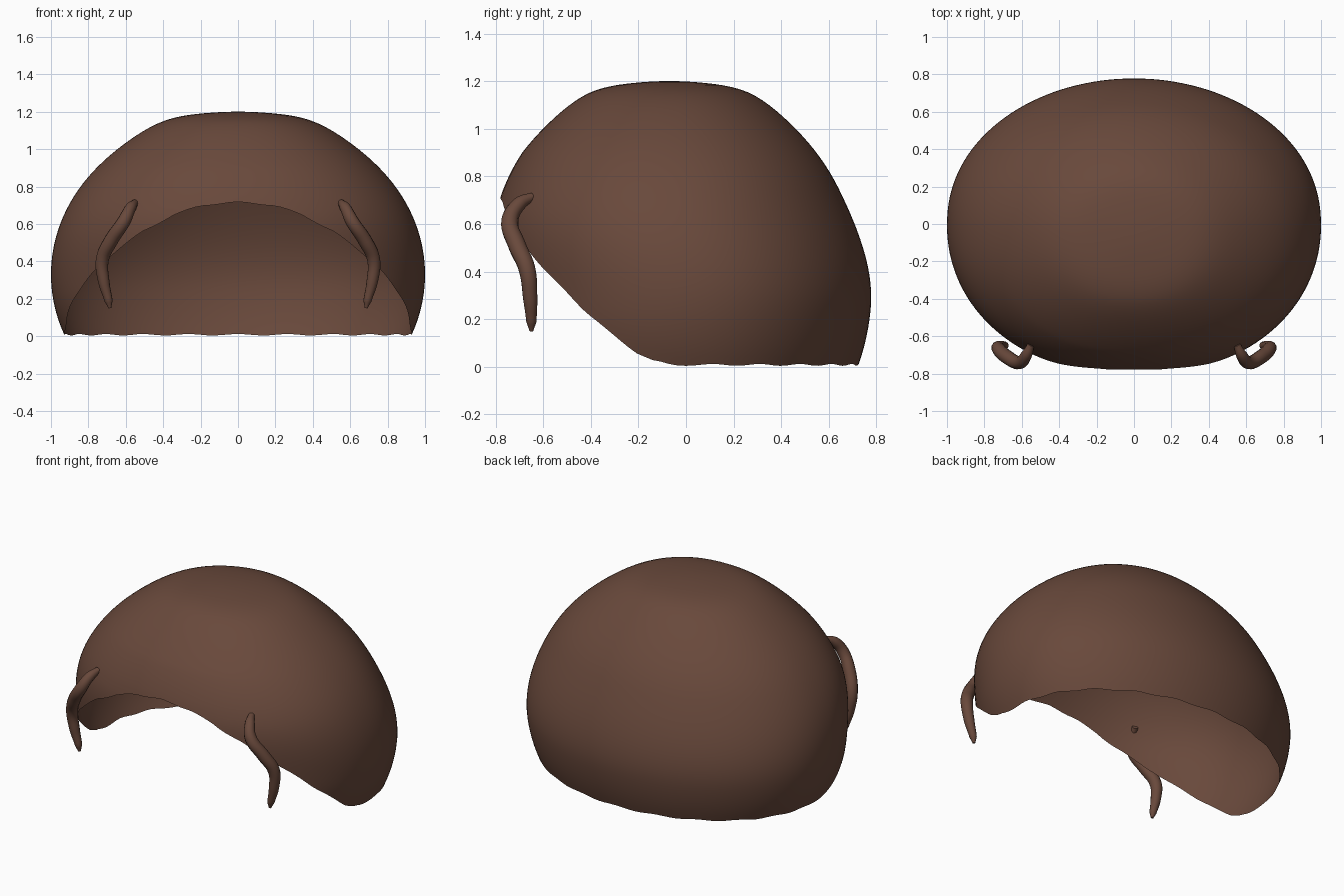
import bpy, bmesh, math
from mathutils import Vector

if "Cube" in bpy.data.objects:
    bpy.data.objects.remove(bpy.data.objects["Cube"])

brown = bpy.data.materials.new("brown hair")
brown.diffuse_color = (0.14, 0.066, 0.044, 1)
brown.use_nodes = True
brown.node_tree.nodes["Principled BSDF"].inputs["Base Color"].default_value = brown.diffuse_color


def finish(obj):
    bpy.context.collection.objects.link(obj)
    obj.data.materials.append(brown)


def interp(table, v):
    for (a, p), (b, q) in zip(table, table[1:]):
        if v <= b:
            return p + (q - p) * (v - a) / (b - a)
    return table[-1][1]


def spow(v, n):
    """Signed power used for rounded-square (superellipse) outlines."""
    return math.copysign(abs(v) ** (2 / n), v)


# Hairline height by angle away from the front (degrees)
HAIRLINE = [(0, .715), (11, .70), (20, .645), (30, .56), (40, .45), (48, .355),
            (58, .24), (66, .15), (75, .06), (80, .025), (86, .008), (180, .008)]
SEGMENTS, RINGS = 144, 44
MID_Z, HEIGHT, DEPTH = 0.33, 0.87, 0.78


def shell_point(angle, t):
    deg = abs(math.degrees(angle))
    edge = interp(HAIRLINE, deg) + 0.004 * math.cos(angle * 22)
    theta = t * math.acos((edge - MID_Z) / HEIGHT)
    r = math.sin(theta)
    z = MID_Z + HEIGHT * math.cos(theta)
    if theta < math.pi / 2:     # flattened crown with a fuller shoulder
        z += 0.022 * math.exp(-((r - 0.40) / 0.2) ** 2)
    s = min(max((z - 0.25) / 0.5, 0), 1)
    front = math.cos(angle)
    # the upper part leans to the front
    lean = -(0.07 + 0.028 * front * min(1, r / 0.4)) * s * s * (3 - 2 * s)
    if front > 0:               # forehead tucks back in at the hairline
        lean += 0.02 * front * min(max((0.9 - z) / 0.2, 0), 1) * s
    m = 2.1 + 0.08 * front
    return Vector((r * spow(math.sin(angle), m), -DEPTH * r * spow(front, m) + lean, z))


# Hair cap: open dome swept from the crown down to the hairline
bm = bmesh.new()
crown = bm.verts.new(shell_point(0, 0))
rings = []
for i in range(1, RINGS + 1):
    rings.append([bm.verts.new(shell_point(-math.pi + 2 * math.pi * k / SEGMENTS, i / RINGS))
                  for k in range(SEGMENTS)])
for k in range(SEGMENTS):
    n = (k + 1) % SEGMENTS
    bm.faces.new((crown, rings[0][k], rings[0][n]))
    for a, b in zip(rings, rings[1:]):
        bm.faces.new((a[k], b[k], b[n], a[n]))
for f in bm.faces:
    f.smooth = True
bm.normal_update()
mesh = bpy.data.meshes.new("hair_cap")
bm.to_mesh(mesh)
bm.free()
finish(bpy.data.objects.new("hair_cap", mesh))

# Loose front strands: tapered tubes (x, y, z, radius)
STRAND = [(.55, -.645, .715, .018), (.575, -.70, .685, .030), (.61, -.74, .615, .036),
          (.68, -.71, .51, .038), (.725, -.668, .41, .036), (.717, -.655, .29, .031),
          (.692, -.650, .19, .022), (.685, -.650, .15, .008)]
for name, side in (("right_strand", 1), ("left_strand", -1)):
    curve = bpy.data.curves.new(name, 'CURVE')
    curve.dimensions = '3D'
    curve.bevel_depth = 1.0
    curve.bevel_resolution = 4
    curve.use_fill_caps = True
    spline = curve.splines.new('BEZIER')
    spline.bezier_points.add(len(STRAND) - 1)
    for p, (x, y, z, r) in zip(spline.bezier_points, STRAND):
        p.co = (side * x, y, z)
        p.radius = r
        p.handle_left_type = p.handle_right_type = 'AUTO'
    spline.resolution_u = 6
    finish(bpy.data.objects.new(name, curve))
